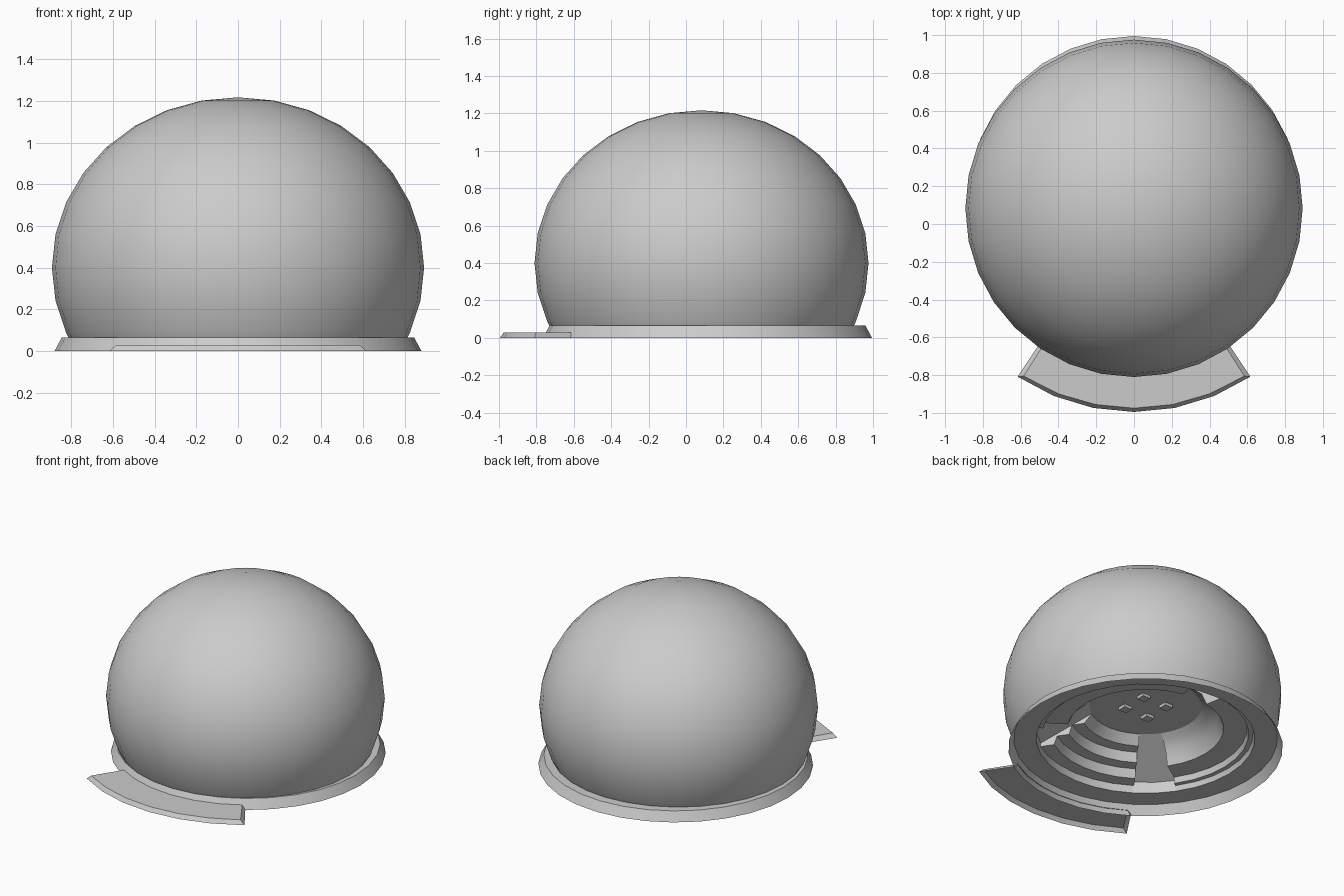
import bpy, bmesh
from math import sin, cos, radians, pi

if "Cube" in bpy.data.objects:
    bpy.data.objects.remove(bpy.data.objects["Cube"])

STEP = 360 / 32          # every round part has 32 sides
BASE_Y = 0.115           # centre of the base ring and cavity
TOP = 0.065              # height of the base ring


def finish(name, bm, angle=35):
    bmesh.ops.remove_doubles(bm, verts=bm.verts, dist=1e-5)
    bmesh.ops.recalc_face_normals(bm, faces=bm.faces)
    mesh = bpy.data.meshes.new(name)
    bm.to_mesh(mesh)
    bm.free()
    ob = bpy.data.objects.new(name, mesh)
    bpy.context.collection.objects.link(ob)
    bpy.ops.object.select_all(action='DESELECT')
    ob.select_set(True)
    bpy.context.view_layer.objects.active = ob
    bpy.ops.object.shade_smooth_by_angle(angle=radians(angle))
    return ob


def revolve(name, profile, start=0, steps=32, cy=BASE_Y, closed=False, angle=35):
    """Turn an (r, z) profile about a vertical axis; closed makes a solid wedge."""
    bm = bmesh.new()
    cols = []
    for i in range(steps + 1):
        a = radians(start + i * STEP)
        cols.append([bm.verts.new((r * cos(a), cy + r * sin(a), z)) for r, z in profile])
    n = len(profile)
    for a, b in zip(cols, cols[1:]):
        for j in range(n if closed else n - 1):
            k = (j + 1) % n
            bm.faces.new((a[j], b[j], b[k], a[k]))
    if closed:
        bm.faces.new(cols[0])
        bm.faces.new(cols[-1])
    return finish(name, bm, angle)


# Dome: slightly flattened sphere cut off at the base
dome = [(0.814, TOP)]
for i in range(-2, 9):
    t = radians(i * STEP)
    dome.append((max(0.893 * cos(t), 0), 0.40 + 0.817 * sin(t)))
revolve("dome", dome, cy=0.083)

# Base ring: flared skirt with a recessed underside
revolve("base_ring", [(0.88, 0), (0.845, TOP), (0.70, TOP)])

# Front tongue: thin open-bottomed plate with sloped edges
bm = bmesh.new()
rows = []
for i in range(-3, 4):
    t_top = radians(270 + i * STEP * 0.96)
    t_low = radians(270 + i * STEP)
    pts = [(0.86, t_low, 0), (0.86, t_top, 0.028), (1.09, t_top, 0.028), (1.11, t_low, 0)]
    rows.append([bm.verts.new((r * cos(t), BASE_Y + r * sin(t), z)) for r, t, z in pts])
for a, b in zip(rows, rows[1:]):
    for j in (1, 2):
        bm.faces.new((a[j], b[j], b[j + 1], a[j + 1]))
for row in (rows[0], rows[-1]):
    bm.faces.new(row)
finish("front_tongue", bm, 20)

# Underside cavity: stepped front sector, broad side sectors, three ramps
ROOF = 0.33
back = [(0.355, ROOF), (0.72, ROOF), (0.72, TOP + 0.002)]
front_steps = [(0.70, TOP), (0.70, 0.12), (0.61, 0.12), (0.59, 0.18),
               (0.51, 0.18), (0.49, 0.245), (0.41, 0.245), (0.355, 0.31)]
side_steps = [(0.70, TOP), (0.69, 0.10), (0.66, 0.10), (0.65, 0.14),
              (0.50, 0.14), (0.46, 0.23), (0.40, 0.28), (0.355, 0.31)]
ramp = [(0.70, TOP), (0.70, 0.145), (0.355, 0.31)]
revolve("front_steps", front_steps + back, 225 + STEP, 6, closed=True)
revolve("left_steps", side_steps + back, 90 + STEP, 10, closed=True)
revolve("right_steps", side_steps + back, 315 + STEP, 10, closed=True)
for name, az in (("back_ramp", 90), ("left_ramp", 225), ("right_ramp", 315)):
    revolve(name, ramp + back, az - STEP, 2, closed=True)

# Cavity ceiling with four small bosses
revolve("ceiling_disc", [(0.36, 0.325), (0.36, 0.305), (0, 0.305)])
for i in range(4):
    a = radians(45 + 90 * i)
    bpy.ops.mesh.primitive_cube_add(size=1, location=(0.13 * cos(a), BASE_Y + 0.13 * sin(a), 0.30))
    boss = bpy.context.object
    boss.name = f"ceiling_boss_{i + 1}"
    boss.scale = (0.06, 0.06, 0.03)
